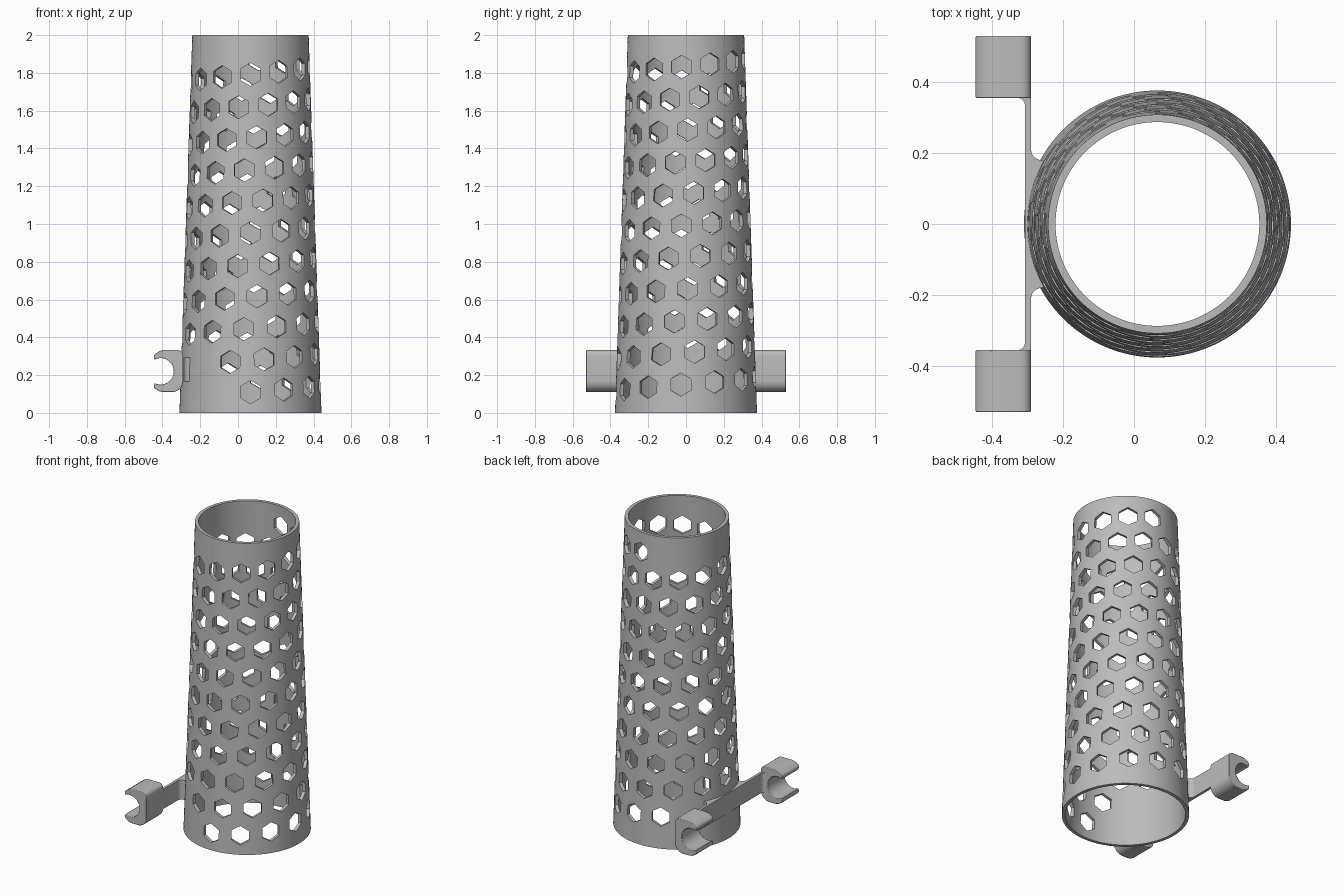
import bpy, bmesh
from math import sin, cos, radians, pi, acos
from mathutils import Matrix, Vector

old = bpy.data.objects.get("Cube")
if old:
    bpy.data.objects.remove(old, do_unlink=True)

grey = bpy.data.materials.new("plain grey")
grey.use_nodes = True
color = (0.5, 0.5, 0.5, 1)
grey.diffuse_color = color
grey.node_tree.nodes["Principled BSDF"].inputs["Base Color"].default_value = color

CX = 0.066               # tube axis
R_LOW, R_TOP, WALL = 0.376, 0.308, 0.021


def radius(z):
    return R_LOW + (R_TOP - R_LOW) * z / 2


def make(name, bm):
    bmesh.ops.recalc_face_normals(bm, faces=bm.faces)
    mesh = bpy.data.meshes.new(name)
    bm.to_mesh(mesh)
    bm.free()
    mesh.materials.append(grey)
    ob = bpy.data.objects.new(name, mesh)
    bpy.context.collection.objects.link(ob)
    return ob


def activate(ob):
    bpy.ops.object.select_all(action='DESELECT')
    ob.select_set(True)
    bpy.context.view_layer.objects.active = ob


def smooth(ob):
    activate(ob)
    bpy.ops.object.shade_smooth_by_angle(angle=radians(30))


def extrude(name, points, shift):
    """Extrude a closed outline along a vector."""
    bm = bmesh.new()
    face = bm.faces.new([bm.verts.new(p) for p in points])
    new = bmesh.ops.extrude_face_region(bm, geom=[face])["geom"]
    bmesh.ops.translate(bm, vec=shift, verts=[v for v in new if isinstance(v, bmesh.types.BMVert)])
    return make(name, bm)


def arc(cx, cy, r, start, end, n):
    angles = [radians(start + (end - start) * i / n) for i in range(n + 1)]
    return [(cx + r * cos(a), cy + r * sin(a)) for a in angles]


# Tapered tube wall, lathed from its section
bm = bmesh.new()
section = [(R_LOW, 0), (R_TOP, 2), (R_TOP - WALL, 2), (R_LOW - WALL, 0)]
SIDES = 128
rings = [[bm.verts.new((CX + r * cos(2 * pi * i / SIDES), r * sin(2 * pi * i / SIDES), z))
          for i in range(SIDES)] for r, z in section]
for a, b in zip(rings, rings[1:] + rings[:1]):
    for i in range(SIDES):
        j = (i + 1) % SIDES
        bm.faces.new((a[i], a[j], b[j], b[i]))
tube = make("perforated_tube", bm)

# Hexagonal holes winding up a helix, left out beside the bracket
bm = bmesh.new()
PER_TURN = 12.6
for k in range(133):
    a = -pi / 2 + 2 * pi * k / PER_TURN
    z = 0.11 + 0.1682 * k / PER_TURN
    if z < 0.35 and cos(a) < -cos(radians(45)):
        continue
    out, side = Vector((cos(a), sin(a), 0)), Vector((-sin(a), cos(a), 0))
    place = Matrix((side, (0, 0, 1), out)).transposed().to_4x4()
    place.translation = Vector((CX, 0, z)) + out * radius(z)
    bmesh.ops.create_cone(bm, cap_ends=True, segments=6, radius1=0.061, radius2=0.061,
                          depth=0.14, matrix=place)
cutter = make("hole_cutter", bm)
cutter.hide_render = True
mod = tube.modifiers.new("holes", 'BOOLEAN')
mod.operation, mod.solver, mod.object = 'DIFFERENCE', 'EXACT', cutter
activate(tube)
bpy.ops.object.modifier_apply(modifier=mod.name)
bpy.data.objects.remove(cutter, do_unlink=True)
smooth(tube)

# Bracket arm: thin bar with a filleted web that follows the tube
BACK, FRONT, END = -0.307, -0.290, 0.365
hug = arc(CX, 0, 0.362, 151, 209, 24)
fillet = arc(FRONT + 0.03, 0.21, 0.03, 180, 270, 6)
half = [(FRONT, END)] + fillet
outline = [(BACK, -END), (BACK, 0.335)] + arc(BACK - 0.02, 0.335, 0.02, 0, 90, 4)[1:]
outline += [(BACK - 0.02, END)] + half + hug
outline += [(x, -y) for x, y in reversed(half)]
outline += [(BACK - 0.02, -END)] + [(x, -y) for x, y in reversed(arc(BACK - 0.02, 0.335, 0.02, 0, 90, 4))]
outline.remove((BACK, -END))
smooth(extrude("bracket_arm", [(x, y, 0.165) for x, y in outline], (0, 0, 0.128)))

# Open clips at both ends of the arm
CLIP_X, CLIP_Z = -0.41, 0.22
clip = arc(CLIP_X, CLIP_Z, 0.07, -118, 118, 28)          # inner grip
clip += arc(-0.428, 0.298, 0.018, 215, 130, 4)           # upper lip
clip += [(-0.415, 0.328), (-0.395, 0.332)]
clip += arc(-0.318, 0.304, 0.028, 90, 0, 6)              # upper back corner
clip += arc(-0.35, 0.17, 0.06, 0, -90, 10)               # lower back curve
clip += [(-0.395, 0.11), (-0.415, 0.114)]
clip += arc(-0.428, 0.142, 0.018, -130, -215, 4)         # lower lip
for name, y in (("front_clip", -0.53), ("back_clip", 0.355)):
    ob = extrude(name, [(x, y, z) for x, z in clip], (0, 0.175, 0))
    bevel = ob.modifiers.new("soft_edges", 'BEVEL')
    bevel.width, bevel.segments, bevel.angle_limit = 0.005, 2, radians(50)
    smooth(ob)
